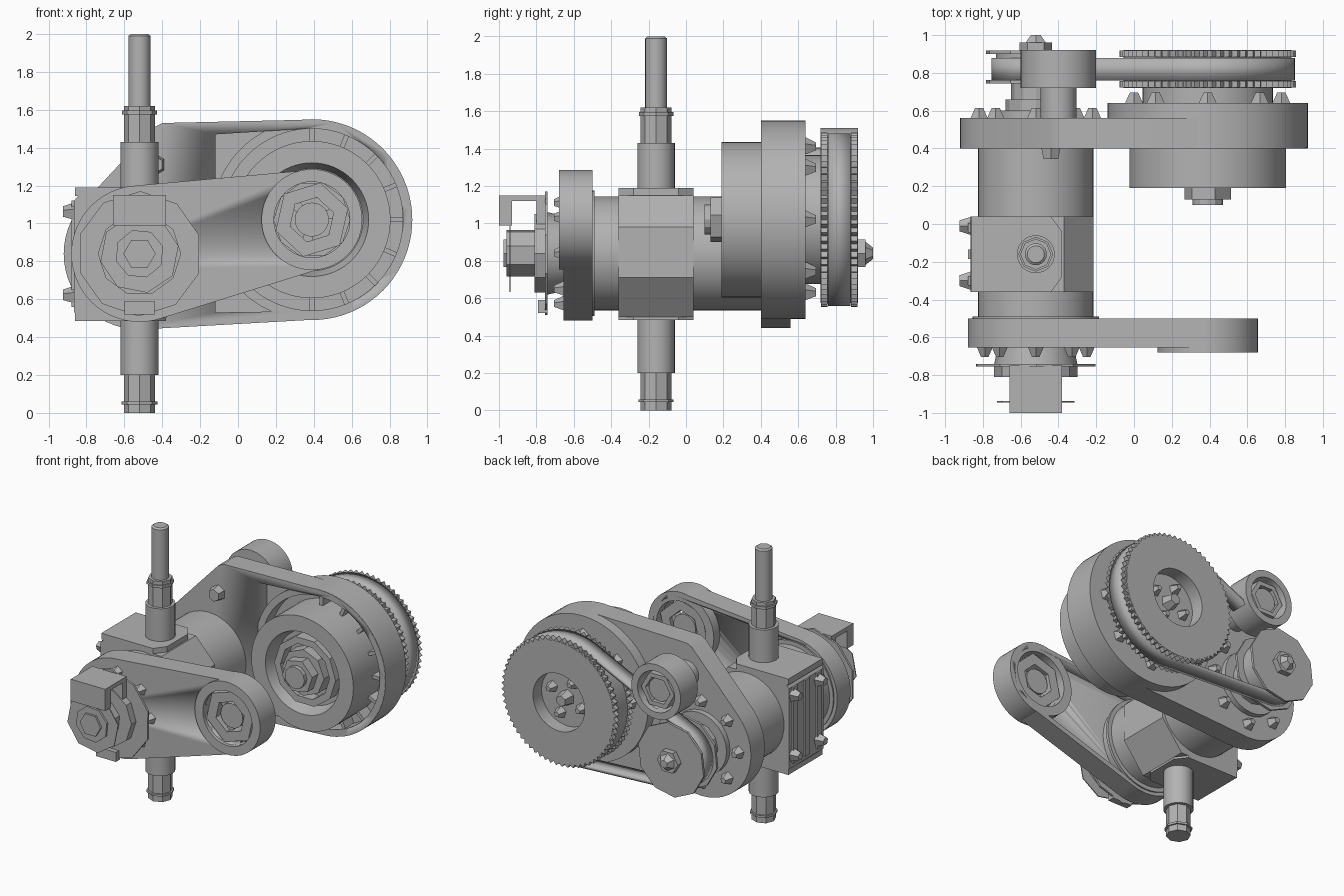
import bpy, bmesh, math
from mathutils import Matrix, Vector

if "Cube" in bpy.data.objects:
    bpy.data.objects.remove(bpy.data.objects["Cube"], do_unlink=True)

GREY = (0.45, 0.45, 0.45, 1)
mat = bpy.data.materials.new("machined grey")
mat.use_nodes = True
mat.diffuse_color = GREY
mat.node_tree.nodes["Principled BSDF"].inputs["Base Color"].default_value = GREY

BODY = (-0.52, 0.84)      # main axis, as x and z
DRUM = (0.39, 1.02)       # drum axis
IDLER = (-0.40, 1.31)     # tensioner axis


def finish(name, bm, smooth=True):
    bmesh.ops.recalc_face_normals(bm, faces=bm.faces)
    mesh = bpy.data.meshes.new(name)
    bm.to_mesh(mesh)
    bm.free()
    ob = bpy.data.objects.new(name, mesh)
    bpy.context.collection.objects.link(ob)
    mesh.materials.append(mat)
    if smooth:
        bpy.ops.object.select_all(action='DESELECT')
        ob.select_set(True)
        bpy.context.view_layer.objects.active = ob
        bpy.ops.object.shade_smooth_by_angle(angle=math.radians(25))
    return ob


def circle(c, r, n=56, turn=0.0):
    angles = [math.tau * i / n + turn for i in range(n)]
    return [(c[0] + r * math.cos(a), c[1] + r * math.sin(a)) for a in angles]


def hull(points):
    points = sorted(set(points))
    chains = []
    for seq in (points, points[::-1]):
        chain = []
        for p in seq:
            while len(chain) > 1:
                a, b = chain[-2:]
                if (b[0]-a[0])*(p[1]-a[1]) - (b[1]-a[1])*(p[0]-a[0]) > 1e-9:
                    break
                chain.pop()
            chain.append(p)
        chains += chain[:-1]
    return chains


def prism(name, pts, y0, y1, smooth=True):
    """Extrude an x-z outline along y."""
    bm = bmesh.new()
    face = bm.faces.new([bm.verts.new((x, y0, z)) for x, z in pts])
    out = bmesh.ops.extrude_face_region(bm, geom=[face])
    moved = [v for v in out["geom"] if isinstance(v, bmesh.types.BMVert)]
    bmesh.ops.translate(bm, verts=moved, vec=(0, y1 - y0, 0))
    return finish(name, bm, smooth)


def lathe(name, c, profile, n=56, turn=0.0):
    """Revolve a closed (radius, y) profile round an axis along y."""
    bm = bmesh.new()
    rings = [[bm.verts.new((x, y, z)) for x, z in circle(c, r, n, turn)] for r, y in profile]
    for a, b in zip(rings, rings[1:] + rings[:1]):
        for i in range(n):
            j = (i + 1) % n
            bm.faces.new((a[i], a[j], b[j], b[i]))
    bmesh.ops.remove_doubles(bm, verts=bm.verts, dist=1e-5)
    loose = [v for v in bm.verts if not v.link_faces]
    bmesh.ops.delete(bm, geom=loose, context='VERTS')
    return finish(name, bm)


def disc(name, c, r, y0, y1, n=56, turn=0.0):
    return prism(name, circle(c, r, n, turn), y0, y1)


def box(name, centre, size, turn=0.0):
    bm = bmesh.new()
    bmesh.ops.create_cube(bm, size=1, matrix=Matrix.Translation(centre)
                          @ Matrix.Rotation(turn, 4, 'Y') @ Matrix.Diagonal((*size, 1)))
    return finish(name, bm, False)


def cone(name, pos, direction, r1, r2, length, n):
    bm = bmesh.new()
    rot = Vector(direction).to_track_quat('Z', 'Y').to_matrix().to_4x4()
    bmesh.ops.create_cone(bm, cap_ends=True, segments=n, radius1=r1, radius2=r2, depth=length,
                          matrix=Matrix.Translation(pos) @ rot @ Matrix.Translation((0, 0, length / 2)))
    return finish(name, bm, n > 10)


def bolt_circle(name, c, r, y, direction, count, turn=0.0, size=0.05, length=0.06):
    for x, z in circle(c, r, count, turn):
        cone(name, (x, y, z), (0, direction, 0), size, size * 0.45, length, 5)


def cut(target, cutter):
    cutter.hide_render = True
    cutter.hide_viewport = True
    mod = target.modifiers.new("pocket", 'BOOLEAN')
    mod.operation, mod.solver, mod.object = 'DIFFERENCE', 'EXACT', cutter


# Main body with its clamp block
disc("main_body", BODY, 0.305, -0.52, 0.45)
disc("front_collar", BODY, 0.335, -0.51, -0.49)
prism("clamp_block", [(-0.84, 0.5), (-0.38, 0.5), (-0.215, 0.71), (-0.215, 0.98),
                      (-0.37, 1.15), (-0.84, 1.15), (-0.865, 1.12), (-0.865, 0.53)], -0.36, 0.04, False)
for name, z in (("top_plate", 1.165), ("bottom_plate", 0.505)):
    bm = bmesh.new()
    outline = [(-0.86, -0.36), (-0.44, -0.36), (-0.38, -0.28), (-0.38, -0.04), (-0.44, 0.04), (-0.86, 0.04)]
    face = bm.faces.new([bm.verts.new((x, y, z - 0.02)) for x, y in outline])
    ext = bmesh.ops.extrude_face_region(bm, geom=[face])["geom"]
    bmesh.ops.translate(bm, verts=[v for v in ext if isinstance(v, bmesh.types.BMVert)], vec=(0, 0, 0.045))
    finish(name, bm, False)
for y in (-0.3, -0.16, -0.02):
    box("side_rib", (-0.868, y, 0.84), (0.02, 0.05, 0.56))
for y in (-0.3, -0.01):
    for z in (0.62, 1.06):
        cone("side_bolt", (-0.86, y, z), (-1, 0, 0), 0.052, 0.03, 0.065, 5)

# Vertical spindle: base height, radius, length, sides
for name, z, r, length, n in (("spindle_tip", 0, 0.082, 0.21, 8), ("lower_ring", 0.045, 0.094, 0.015, 8),
                              ("lower_sleeve", 0.2, 0.1, 0.32, 32), ("upper_sleeve", 1.17, 0.1, 0.26, 32),
                              ("upper_neck", 1.42, 0.082, 0.2, 8), ("upper_ring", 1.575, 0.092, 0.02, 8),
                              ("spindle_rod", 1.6, 0.058, 0.39, 24)):
    cone(name, (-0.52, -0.16, z), (0, 0, 1), r, r, length, n)
cone("rod_cap", (-0.52, -0.16, 1.99), (0, 0, 1), 0.058, 0.045, 0.01, 24)

# Rear plate with a pocket open to the front
plate = prism("rear_plate", hull(circle(BODY, 0.4) + circle(DRUM, 0.528, 80) + [(-0.4, 1.53), (-0.44, 1.51)]), 0.4, 0.56)
cut(plate, prism("plate_pocket_cutter", hull(circle(DRUM, 0.482) + [(-0.12, 1.47), (-0.12, 0.53)]), 0.3, 0.51))
lathe("plate_rim", DRUM, [(0.48, 0.402), (0.53, 0.402), (0.53, 0.64), (0, 0.64), (0, 0.53), (0.48, 0.53)], 80)
for i in range(-4, 5):
    a = i * math.pi / 8
    box("plate_rib", (DRUM[0] + 0.45 * math.cos(a), 0.47, DRUM[1] + 0.45 * math.sin(a)), (0.1, 0.12, 0.025), -a)
bolt_circle("plate_bolt", BODY, 0.3, 0.555, 1, 8, size=0.05)
cone("tensioner_bolt", (-0.44, 0.41, 1.31), (0, -1, 0), 0.06, 0.045, 0.065, 6)

# Drum with a hollow front and hub nut
lathe("drum", DRUM, [(0.3, 0.19), (0.415, 0.19), (0.415, 0.55), (0, 0.55), (0, 0.3), (0.27, 0.3)], 64)
lathe("drum_inner_ring", DRUM, [(0.2, 0.22), (0.25, 0.22), (0.25, 0.32), (0.2, 0.32)], 10)
disc("drum_hub", DRUM, 0.17, 0.2, 0.32, 8)
disc("drum_nut", DRUM, 0.125, 0.13, 0.22, 6, 0.2)
disc("drum_shaft_end", DRUM, 0.08, 0.1, 0.2, 12)

# Toothed rear wheel
disc("wheel_shaft", DRUM, 0.345, 0.63, 0.73)
bolt_circle("wheel_bolt", DRUM, 0.39, 0.635, 1, 8, size=0.052)
lathe("wheel", DRUM, [(0.21, 0.92), (0.445, 0.92), (0.445, 0.72), (0, 0.72), (0, 0.82), (0.21, 0.82)], 64)
teeth = 64
for y in (0.722, 0.883):
    outline = []
    for i, p in enumerate(circle(DRUM, 0.468, teeth * 2)):
        f = 1 if i % 2 else 0.95
        outline.append((DRUM[0] + (p[0] - DRUM[0]) * f, DRUM[1] + (p[1] - DRUM[1]) * f))
    bm = bmesh.new()
    inner = circle(DRUM, 0.4, teeth * 2)
    loops = [[bm.verts.new((x, yy, z)) for x, z in pts]
             for pts, yy in ((inner, y), (outline, y), (outline, y + 0.035), (inner, y + 0.035))]
    for a, b in zip(loops, loops[1:] + loops[:1]):
        for i in range(teeth * 2):
            j = (i + 1) % (teeth * 2)
            bm.faces.new((a[i], a[j], b[j], b[i]))
    finish("wheel_teeth", bm, False)
bolt_circle("wheel_inner_bolt", DRUM, 0.13, 0.815, 1, 4, 0.4, 0.045, 0.06)
cone("wheel_centre_bolt", (DRUM[0], 0.815, DRUM[1]), (0, 1, 0), 0.06, 0.04, 0.08, 6)

# Belt, tensioner and small pulley
loop = hull(circle(DRUM, 0.462, 72) + circle(BODY, 0.235))
bm = bmesh.new()
sides = [[bm.verts.new((x, y, z)) for x, z in loop] for y in (0.76, 0.88)]
for i in range(len(loop)):
    j = (i + 1) % len(loop)
    bm.faces.new((sides[0][i], sides[0][j], sides[1][j], sides[1][i]))
belt = finish("belt", bm)
thick = belt.modifiers.new("thickness", 'SOLIDIFY')
thick.thickness, thick.offset = 0.025, -1

disc("tensioner_post", IDLER, 0.095, 0.55, 0.76, 32)
lathe("tensioner_roller", IDLER, [(0.15, 0.92), (0.2, 0.92), (0.2, 0.72), (0, 0.72), (0, 0.8), (0.14, 0.8)])
lathe("tensioner_bearing", IDLER, [(0.1, 0.9), (0.135, 0.9), (0.135, 0.79), (0.1, 0.79)], 6)
disc("tensioner_hub", IDLER, 0.085, 0.79, 0.88, 20)

disc("pulley_base", BODY, 0.23, 0.55, 0.6, 24)
disc("pulley_spacer", BODY, 0.16, 0.59, 0.66, 12)
disc("pulley_neck", BODY, 0.13, 0.65, 0.76, 12)
disc("pulley_core", BODY, 0.21, 0.75, 0.9, 32)
for y in (0.745, 0.9):
    disc("pulley_flange", BODY, 0.27, y, y + 0.018, 10, 0.2)
disc("pulley_nut", BODY, 0.085, 0.91, 0.96, 6)
cone("pulley_nut_tip", (BODY[0], 0.95, BODY[1]), (0, 1, 0), 0.07, 0.03, 0.05, 6)

# Front arm with a pocket behind and a bearing at its free end
arm = prism("front_arm", hull(circle(BODY, 0.36) + circle(DRUM, 0.262)), -0.655, -0.5)
cut(arm, prism("arm_pocket_cutter", hull(circle(BODY, 0.325) + circle(DRUM, 0.225)), -0.57, -0.4))
cut(arm, disc("arm_hole_cutter", DRUM, 0.2, -0.8, -0.3))
lathe("arm_end_ring", DRUM, [(0.2, -0.68), (0.266, -0.68), (0.266, -0.5), (0.2, -0.5)])
lathe("arm_bearing", DRUM, [(0.12, -0.65), (0.2, -0.65), (0.2, -0.53), (0.12, -0.53)], 6, 0.3)
disc("arm_bearing_hub", DRUM, 0.09, -0.63, -0.54, 20)
for a in (0.3, 2.4, 4.5):
    box("arm_bearing_web", (DRUM[0] + 0.11 * math.cos(a), -0.585, DRUM[1] + 0.11 * math.sin(a)), (0.07, 0.06, 0.05), -a)
disc("arm_root", BODY, 0.31, -0.64, -0.5)

# Front hub, clip and nut
lathe("front_cone", BODY, [(0, -0.65), (0.2, -0.65), (0.22, -0.74), (0, -0.74)], 16)
disc("front_flange", BODY, 0.33, -0.755, -0.74, 10, 0.3)
disc("front_boss", BODY, 0.22, -0.81, -0.75, 10)
bolt_circle("front_bolt", BODY, 0.27, -0.65, -1, 8, 0.0, 0.045, 0.055)
disc("front_nut", BODY, 0.13, -0.96, -0.8, 8, 0.3)
disc("front_washer", BODY, 0.21, -0.945, -0.938, 8, 0.2)
disc("front_shaft_tip", BODY, 0.085, -0.975, -0.95, 6)
box("clip_top", (-0.52, -0.895, 1.135), (0.28, 0.21, 0.03))
box("clip_front", (-0.52, -0.965, 1.07), (0.28, 0.07, 0.16))
box("clip_back", (-0.52, -0.775, 1.02), (0.28, 0.05, 0.26))
box("lower_clip", (-0.52, -0.765, 0.555), (0.16, 0.05, 0.07))
